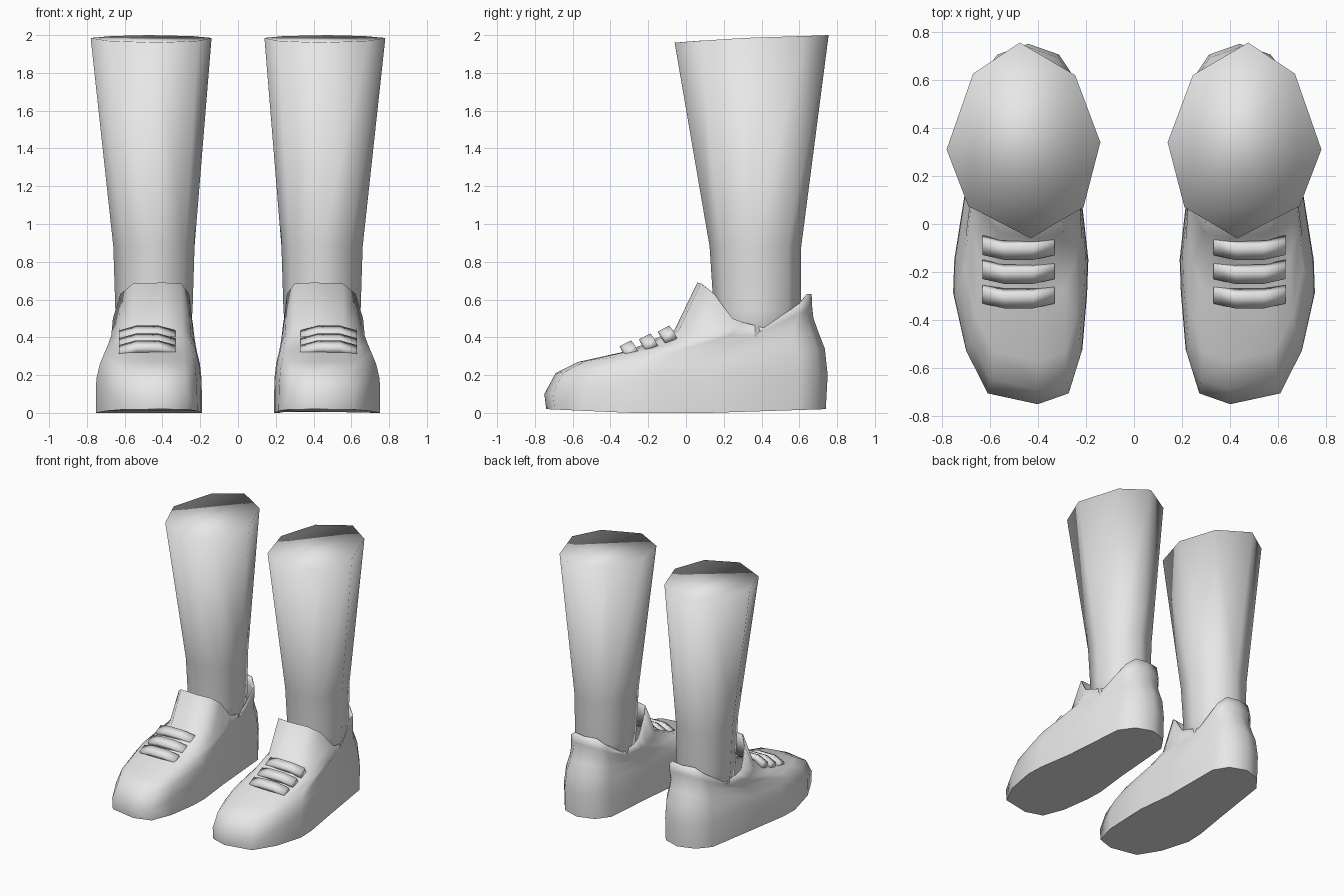
import bpy, bmesh, math

if "Cube" in bpy.data.objects:
    bpy.data.objects.remove(bpy.data.objects["Cube"])

grey = bpy.data.materials.new("plain_grey")
grey.diffuse_color = (0.8, 0.8, 0.8, 1)
grey.use_nodes = True
grey.node_tree.nodes["Principled BSDF"].inputs["Base Color"].default_value = grey.diffuse_color


def loft(bm, rings, cap_start=True, cap_end=True):
    """Skin a list of equally long closed rings with quads."""
    vs = [[bm.verts.new(p) for p in r] for r in rings]
    n = len(vs[0])
    for a, b in zip(vs, vs[1:]):
        for i in range(n):
            j = (i + 1) % n
            bm.faces.new((a[i], a[j], b[j], b[i]))
    if cap_start:
        bm.faces.new(vs[0][::-1])
    if cap_end:
        bm.faces.new(vs[-1])


def finish(name, bm, angle=None, shell=0):
    """Make a mirrored pair from one side's mesh."""
    bmesh.ops.recalc_face_normals(bm, faces=bm.faces)
    me = bpy.data.meshes.new(name)
    bm.to_mesh(me)
    bm.free()
    me.materials.append(grey)
    ob = bpy.data.objects.new(name, me)
    bpy.context.collection.objects.link(ob)
    bpy.ops.object.select_all(action='DESELECT')
    ob.select_set(True)
    bpy.context.view_layer.objects.active = ob
    if angle:
        bpy.ops.object.shade_smooth_by_angle(angle=math.radians(angle))
    else:
        bpy.ops.object.shade_smooth()
    if shell:
        sol = ob.modifiers.new("shell", 'SOLIDIFY')
        sol.thickness = shell
        sol.offset = -1
    ob.modifiers.new("pair", 'MIRROR').use_mirror_merge = False
    return ob


def lerp(a, b, t):
    return a + (b - a) * t


# Legs: eight-sided tube, wide at the slanted top, narrow at the ankle
top = [(.43, -.06, 1.96), (.69, .075, 1.97), (.78, .31, 1.985), (.67, .625, 1.995),
       (.475, .755, 2.0), (.245, .62, 1.995), (.14, .34, 1.985), (.21, .07, 1.97)]
ankle = [(.44, .125), (.59, .19), (.66, .36), (.60, .54),
         (.45, .61), (.29, .54), (.23, .36), (.28, .19)]


def ankle_ring(z, s, dy):
    return [(.445 + (x - .445) * s, .367 + (y - .367) * s + dy, z) for x, y in ankle]


bm = bmesh.new()
loft(bm, [ankle_ring(.25, .8, 0), ankle_ring(.54, .95, .01), ankle_ring(.88, 1, 0), top])
finish("legs", bm)

# Shoes: sole outline as (position along the foot, sideways offset)
outline = [(0, -.07), (.03, .14), (.147, .23), (.307, .283), (.4, .278), (.583, .235),
           (.9, .18), (.97, .10), (1, -.03), (.97, -.16), (.9, -.23), (.583, -.25),
           (.4, -.28), (.307, -.275), (.147, -.255), (.03, -.20)]
# front y, back y, centre x, width scale, front z, side z, back z
levels = [(-.74, .74, .47, 1, .02, .0, .02),
          (-.75, .75, .47, .99, .10, .18, .20),
          (-.69, .735, .465, .94, .21, .26, .34),
          (-.57, .70, .46, .87, .27, .32, .43),
          (-.30, .675, .455, .82, .33, .365, .50),
          (-.06, .668, .45, .78, .44, .41, .56)]
# Height of the collar edge along the opening
collar = {0: .69, .03: .685, .147: .63, .307: .50, .4: .48, .583: .45, .9: .58, .97: .63, 1: .63}


def height(t, front, side, back):
    if t < .3:
        return lerp(front, side, t / .3)
    return side if t < .6 else lerp(side, back, (t - .6) / .4)


rings = [[(cx + s * dx, lerp(yf, yb, t), height(t, zf, zs, zb)) for t, dx in outline]
         for yf, yb, cx, s, zf, zs, zb in levels]
rings.append([(.45 + .75 * dx, lerp(.06, .665, t), collar[t]) for t, dx in outline])
bm = bmesh.new()
loft(bm, rings, cap_end=False)
finish("shoes", bm, angle=60, shell=.008)

# Laces: three bent straps across each instep
bm = bmesh.new()
tilt = math.radians(27)
c, s = math.cos(tilt), math.sin(tilt)
for y, z in [(-.305, .342), (-.203, .378), (-.103, .42)]:
    strap = []
    for x, dy, dz in [(.33, .015, -.02), (.42, -.005, .005), (.54, -.005, .005), (.63, .015, -.02)]:
        strap.append([(x, y + dy + u * c - v * s, z + dz + u * s + v * c)
                      for u, v in [(-.034, -.024), (.034, -.024), (.034, .024), (-.034, .024)]])
    loft(bm, strap)
finish("laces", bm)
